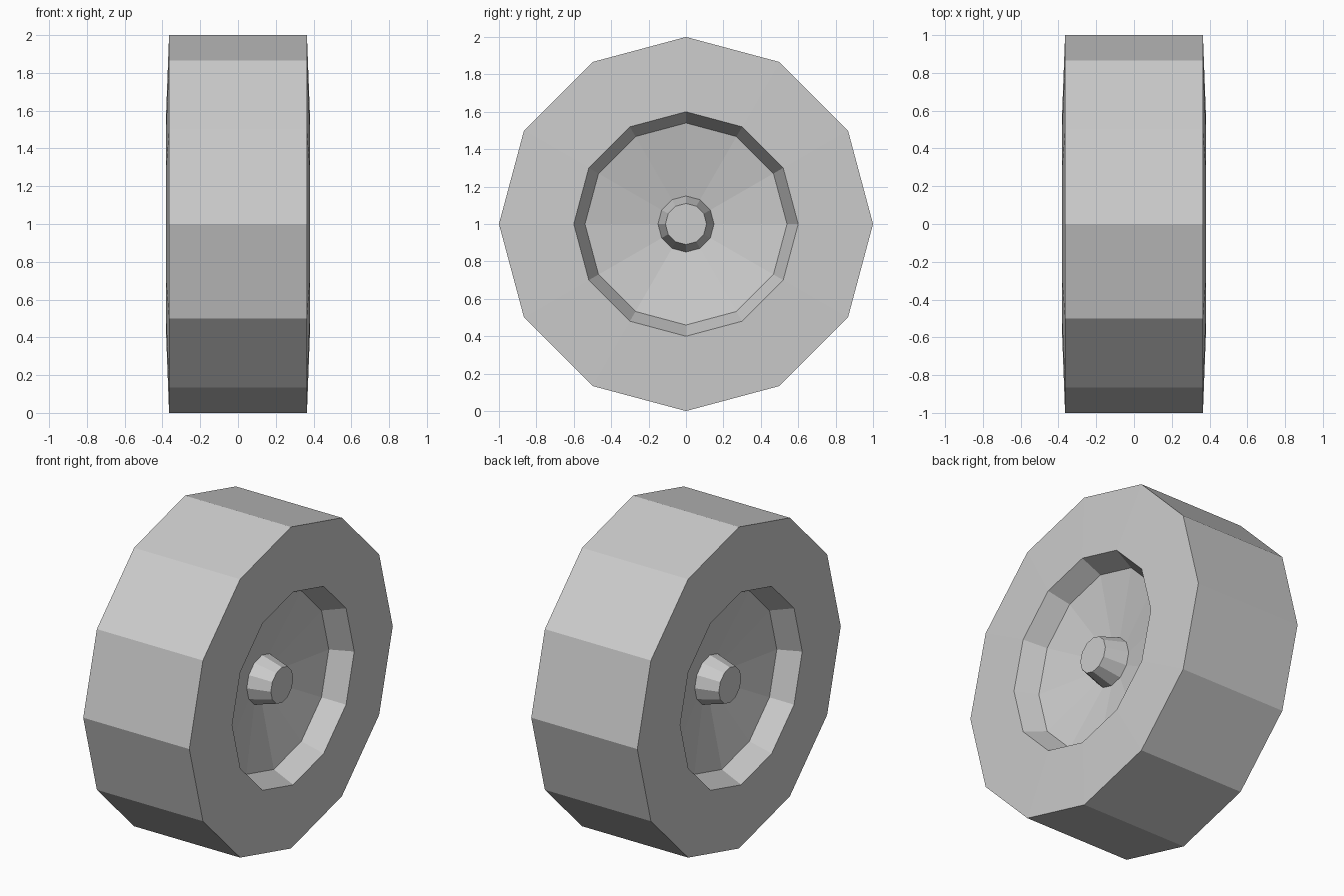
import bpy
import bmesh
from math import cos, sin, tau

SIDES = 12

cube = bpy.data.objects.get("Cube")
if cube:
    bpy.data.objects.remove(cube, do_unlink=True)

# Single plain grey
grey = bpy.data.materials.new("light_grey")
grey.use_nodes = True
colour = (0.6, 0.6, 0.6, 1.0)
grey.diffuse_color = colour
grey.node_tree.nodes["Principled BSDF"].inputs["Base Color"].default_value = colour

# Half profile as (x, radius): tread edge, rim lip, recess, dish centre, hub end
half = [(0.365, 1.0), (0.38, 0.6), (0.247, 0.54), (0.165, 0.15), (0.303, 0.11)]
profile = [(-x, r) for x, r in reversed(half)] + half

# Wheel: profile turned around the x axis, capped at both hub ends
bm = bmesh.new()
rings = []
for x, r in profile:
    angles = [tau * i / SIDES for i in range(SIDES)]
    rings.append([bm.verts.new((x, r * cos(a), 1 + r * sin(a))) for a in angles])

for a, b in zip(rings, rings[1:]):
    for i in range(SIDES):
        j = (i + 1) % SIDES
        bm.faces.new((a[i], a[j], b[j], b[i]))
bm.faces.new(rings[0])
bm.faces.new(rings[-1])
bmesh.ops.recalc_face_normals(bm, faces=bm.faces)

mesh = bpy.data.meshes.new("wheel")
bm.to_mesh(mesh)
bm.free()
mesh.materials.append(grey)
wheel = bpy.data.objects.new("wheel", mesh)
bpy.context.collection.objects.link(wheel)
